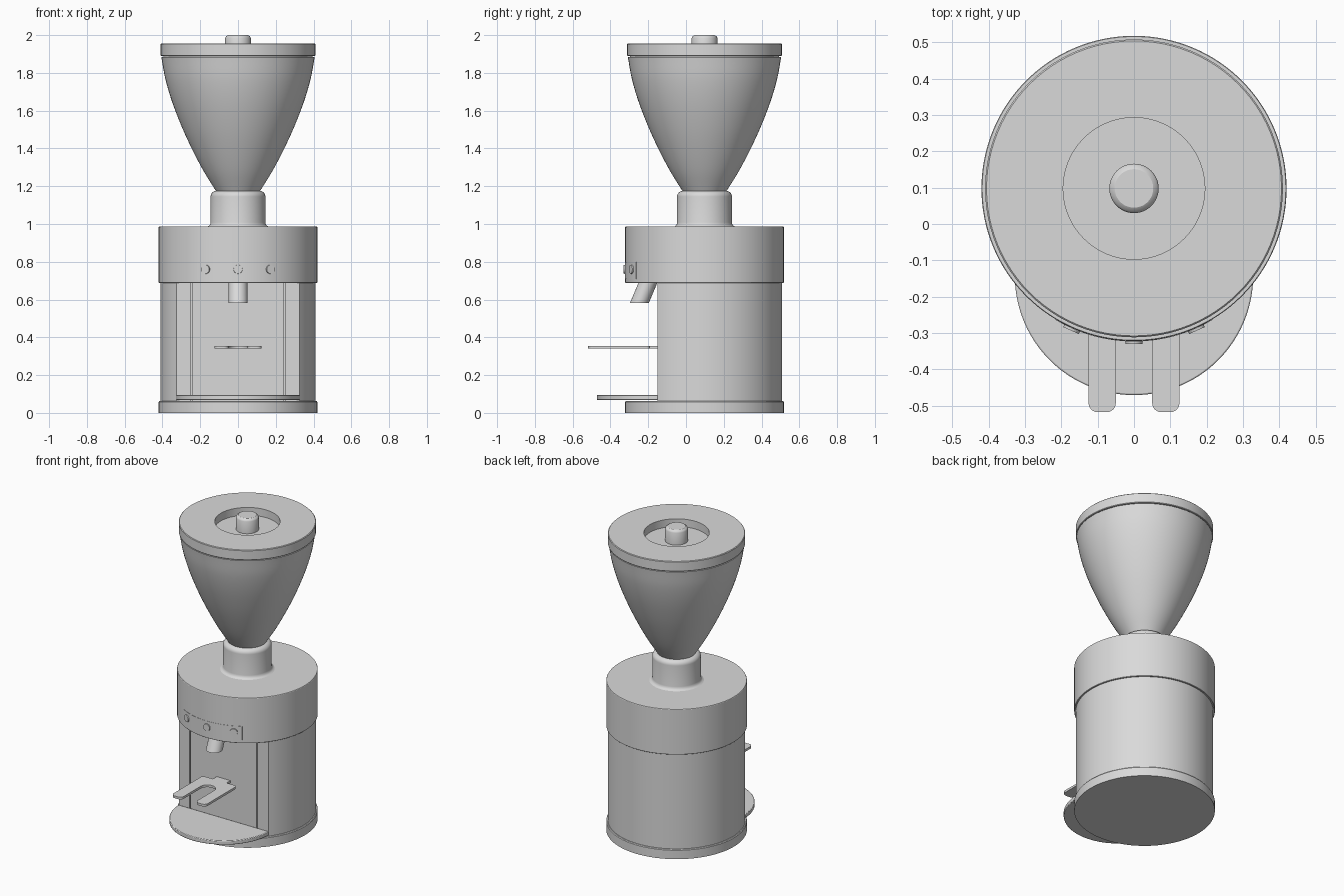
import bpy, bmesh, math
from mathutils import Matrix, Vector

if "Cube" in bpy.data.objects:
    bpy.data.objects.remove(bpy.data.objects["Cube"])

CY = 0.098   # y of the grinder's main axis

grey = bpy.data.materials.new("light_grey")
grey.diffuse_color = (0.7, 0.7, 0.7, 1)
grey.use_nodes = True
grey.node_tree.nodes["Principled BSDF"].inputs["Base Color"].default_value = grey.diffuse_color


def finish(bm, name, angle=32):
    bmesh.ops.remove_doubles(bm, verts=bm.verts, dist=1e-5)
    bmesh.ops.recalc_face_normals(bm, faces=bm.faces)
    me = bpy.data.meshes.new(name)
    bm.to_mesh(me)
    bm.free()
    me.materials.append(grey)
    me.shade_smooth()
    me.set_sharp_from_angle(angle=math.radians(angle))
    ob = bpy.data.objects.new(name, me)
    bpy.context.collection.objects.link(ob)
    return ob


def lathe(name, profile, steps=96):
    """Revolve (radius, z) points around the main axis."""
    bm = bmesh.new()
    vs = [bm.verts.new((r, CY, z)) for r, z in profile]
    es = [bm.edges.new(p) for p in zip(vs, vs[1:])]
    bmesh.ops.spin(bm, geom=vs + es, cent=(0, CY, 0), axis=(0, 0, 1),
                   angle=2 * math.pi, steps=steps, use_duplicate=False)
    return finish(bm, name)


def prism(name, outline, z0, z1):
    bm = bmesh.new()
    f = bm.faces.new([bm.verts.new((x, y, z0)) for x, y in outline])
    g = bmesh.ops.extrude_face_region(bm, geom=[f])["geom"]
    bmesh.ops.translate(bm, vec=(0, 0, z1 - z0),
                        verts=[v for v in g if isinstance(v, bmesh.types.BMVert)])
    return finish(bm, name)


def arc(cx, cy, r, a0, a1, n):
    return [(cx + r * math.cos(math.radians(a0 + (a1 - a0) * i / n)),
             cy + r * math.sin(math.radians(a0 + (a1 - a0) * i / n)))
            for i in range(n + 1)]


def smooth_curve(pts, n=6):
    """Catmull-Rom through the profile points."""
    p = [Vector(q) for q in pts]
    p = [2 * p[0] - p[1]] + p + [2 * p[-1] - p[-2]]
    out = []
    for a, b, c, d in zip(p, p[1:], p[2:], p[3:]):
        for i in range(n):
            t = i / n
            q = 0.5 * (2 * b + (c - a) * t + (2 * a - 5 * b + 4 * c - d) * t * t
                       + (3 * b - a - 3 * c + d) * t ** 3)
            out.append((q.x, q.y))
    return out + [tuple(pts[-1])]


# Base disc
lathe("base", [(0, 0), (0.42, 0), (0.42, 0.058), (0.416, 0.063), (0, 0.063)])

# Body: round column with a flat front holding two narrow grooves
R, FRONT = 0.41, -0.15
a = math.degrees(math.asin((CY - FRONT) / R))
grooves = []
for x in (-0.245, 0.245):
    grooves += [(x - 0.004, FRONT), (x - 0.004, FRONT + 0.012),
                (x + 0.004, FRONT + 0.012), (x + 0.004, FRONT)]
prism("body", arc(0, CY, R, -a, 180 + a, 80) + grooves, 0.063, 0.69)

# Motor head
lathe("head", [(0, 0.688), (0.418, 0.688), (0.42, 0.69), (0.42, 0.983),
               (0.418, 0.986), (0, 0.986)], 128)

# Thin curved control plate and three buttons
w = math.degrees(math.asin(0.215 / 0.42))
prism("control_plate", arc(0, CY, 0.4215, 270 - w, 270 + w, 40)
      + arc(0, CY, 0.415, 270 + w, 270 - w, 40), 0.71, 0.80)
for i, x in enumerate((-0.17, 0, 0.17)):
    t = math.asin(x / 0.42)
    d = Vector((math.sin(t), -math.cos(t), 0))
    bm = bmesh.new()
    bmesh.ops.create_cone(bm, cap_ends=True, segments=32, radius1=0.026,
                          radius2=0.023, depth=0.03)
    bm.transform(Matrix.Translation(Vector((0, CY, 0.76)) + d * 0.413)
                 @ d.to_track_quat('Z', 'Y').to_matrix().to_4x4())
    finish(bm, f"button_{i + 1}")

# Neck with a small flare below and a rounded shoulder above
shoulder = arc(0.115, 1.145, 0.03, 0, 90, 8)
lathe("neck", [(0, 0.98), (0.166, 0.985), (0.155, 0.989), (0.148, 0.996),
               (0.145, 1.008)] + shoulder + [(0, 1.175)])

# Hopper
lathe("hopper", [(0, 1.172)] + smooth_curve(
    [(0.115, 1.172), (0.182, 1.28), (0.245, 1.40), (0.30, 1.52),
     (0.35, 1.65), (0.385, 1.77), (0.406, 1.885)]) + [(0, 1.885)])

# Lid with a round recess, and its knob
lathe("lid", [(0, 1.884), (0.395, 1.884), (0.395, 1.89), (0.407, 1.89),
              (0.41, 1.893), (0.41, 1.952), (0.406, 1.956), (0.195, 1.956),
              (0.195, 1.905), (0, 1.905)])
lathe("lid_knob", [(0, 1.90), (0.068, 1.90), (0.068, 1.985),
                   (0.064, 1.993), (0.053, 2.0), (0, 2.0)], 48)

# Slanted spout: a sheared cylinder
bm = bmesh.new()
bmesh.ops.create_cone(bm, cap_ends=True, segments=40, radius1=0.05,
                      radius2=0.05, depth=0.115)
for v in bm.verts:
    v.co += Vector((0, -0.222 + v.co.z * 0.42, 0.6405))
finish(bm, "spout")

# Fork rest: two rounded prongs, a round-ended slot and a rear tab
right = (arc(0.075, -0.493, 0.025, 180, 270, 6) + arc(0.10, -0.493, 0.025, 270, 360, 6)
         + arc(0.105, -0.21, 0.02, 0, 90, 6) + [(0.05, -0.19), (0.05, -0.145)])
left = [(-x, y) for x, y in reversed(right)]
slot = arc(0, -0.32, 0.05, 180, 0, 20)
prism("fork_rest", right + left + slot, 0.34, 0.355)

# Half-round drip tray with a fine edge bevel
tray = prism("drip_tray", arc(0, -0.143, 0.328, 181.2, 358.8, 64), 0.068, 0.095)
bev = tray.modifiers.new("edge", 'BEVEL')
bev.width, bev.segments, bev.limit_method = 0.004, 2, 'ANGLE'
